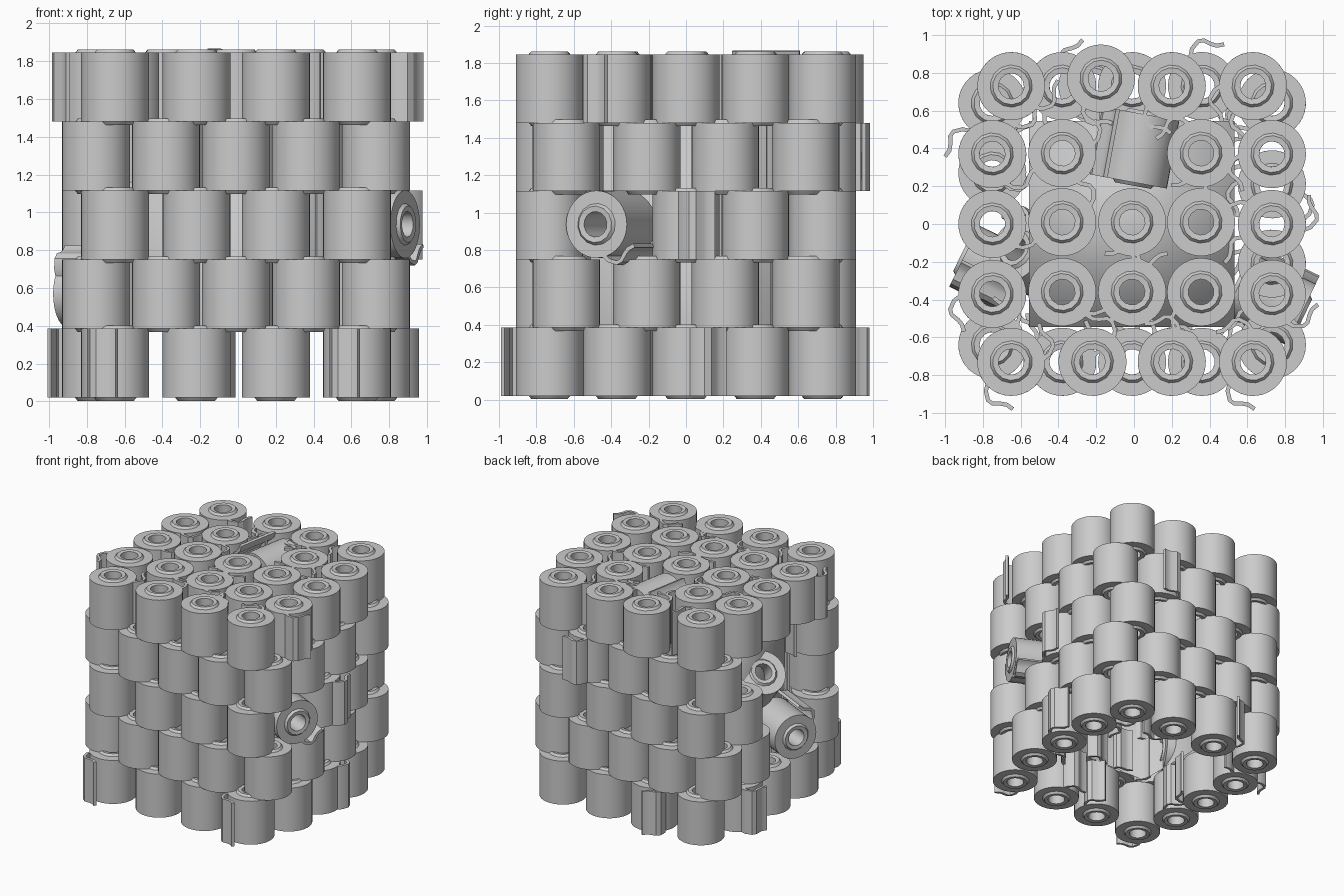
import bpy, bmesh, math, random
from math import sin, cos, radians, pi
from mathutils import Matrix, Vector

if "Cube" in bpy.data.objects:
    bpy.data.objects.remove(bpy.data.objects["Cube"])

random.seed(4)
R, H, STEP = 0.18, 0.1825, 0.365


def lathe(bm, profile, n):
    # closed profile of (radius, z) spun about z
    rings = [[bm.verts.new((r * cos(2 * pi * i / n), r * sin(2 * pi * i / n), z))
              for i in range(n)] for r, z in profile]
    for k in range(len(rings)):
        a, b = rings[k], rings[(k + 1) % len(rings)]
        for i in range(n):
            j = (i + 1) % n
            bm.faces.new((a[i], a[j], b[j], b[i]))


def flap(bm):
    # loose end of the sheet: wavy strip, full height of the roll
    polar = [(0.17, -6), (0.205, 0), (0.238, 10), (0.242, 17), (0.228, 27), (0.228, 35), (0.25, 43)]
    pts = [Vector((r * cos(radians(a)), r * sin(radians(a)), 0)) for r, a in polar]
    rows = []
    for i, p in enumerate(pts):
        t = (pts[min(i + 1, len(pts) - 1)] - pts[max(i - 1, 0)]).normalized()
        n = Vector((t.y, -t.x, 0)) * 0.011
        rows.append([bm.verts.new(p + s * n + Vector((0, 0, z)))
                     for s, z in ((1, -H), (1, H), (-1, H), (-1, -H))])
    for a, b in zip(rows, rows[1:]):
        for k in range(4):
            m = (k + 1) % 4
            bm.faces.new((a[k], b[k], b[m], a[m]))
    bm.faces.new(rows[0])
    bm.faces.new(rows[-1][::-1])


def roll_mesh():
    bm = bmesh.new()
    lathe(bm, [(0.09, -H), (R, -H), (R, H), (0.09, H)], 36)
    lathe(bm, [(0.068, -0.196), (0.098, -0.2), (0.112, -H), (0.112, H), (0.098, 0.2), (0.068, 0.196)], 14)
    flap(bm)
    bmesh.ops.recalc_face_normals(bm, faces=bm.faces)
    me = bpy.data.meshes.new("paper_roll")
    bm.to_mesh(me)
    bm.free()
    return me


ROLL = roll_mesh()


def put(name, matrix):
    ob = bpy.data.objects.new(name, ROLL)
    bpy.context.collection.objects.link(ob)
    ob.matrix_world = matrix
    return ob


def upright(name, x, y, z, start, flip=False):
    m = Matrix.Translation((x, y, z)) @ Matrix.Rotation(radians(start), 4, 'Z')
    if flip:
        m = m @ Matrix.Rotation(pi, 4, 'X')
    put(name, m)


def tipped(name, centre, axis, spin):
    q = Vector(axis).to_track_quat('Z', 'Y').to_matrix().to_4x4()
    return put(name, Matrix.Translation(centre) @ q @ Matrix.Rotation(radians(spin), 4, 'Z'))


# loose ends that point outwards: (layer, x, y) -> (angle, flipped)
OUT = {
    (0, -0.64, -0.73): (229, False), (0, 0.64, -0.73): (229, False),
    (0, -0.74, 0.37): (140, False), (0, -0.21, 0.73): (145, True),
    (0, 0.74, 0): (15, False), (2, 0.74, 0): (-5, False),
    (3, 0.37, 0.73): (105, True), (4, -0.74, -0.37): (190, False),
    (4, 0.74, -0.37): (-56, False),
}
# gaps: window in the left wall and the tipped rolls
GAPS = {(1, -0.74, -0.21), (2, -0.74, 0), (2, -0.74, -0.37),
        (3, -0.74, 0.21), (3, -0.74, -0.21), (2, 0.74, -0.37)}
# rolls pushed out of line
SHIFT = {(4, -0.21, 0.73): (0.045, 0.04), (1, -0.74, 0.21): (0.0, 0.06)}

# walls: five layers, alternately turned like brickwork
ring = [(x, s * 0.73) for s in (-1, 1) for x in (-0.64, -0.21, 0.21, 0.64)]
sides = [(s * 0.74, y) for s in (-1, 1) for y in (-0.37, 0, 0.37)]
turned = [(s * 0.74, y) for s in (-1, 1) for y in (-0.64, -0.21, 0.21, 0.64)]
turned += [(x, s * 0.73) for s in (-1, 1) for x in (-0.37, 0, 0.37)]
for layer in range(5):
    for x, y in (turned if layer % 2 else ring + sides):
        key = (layer, x, y)
        if key in GAPS:
            continue
        inward = math.degrees(math.atan2(-y, -x)) - 22 + random.uniform(-35, 35)
        start, flip = OUT.get(key, (inward, False))
        dx, dy = SHIFT.get(key, (0, 0))
        upright("wall_roll", x - 0.01 + dx, y + dy, 0.2025 + STEP * layer, start, flip)

# inner box, open at the bottom, carrying the roof
bm = bmesh.new()
bmesh.ops.create_cube(bm, size=1, matrix=Matrix.Translation((-0.012, 0, 0.9325))
                      @ Matrix.Diagonal((1.09, 1.09, 1.095, 1)))
bmesh.ops.delete(bm, geom=[f for f in bm.faces if f.calc_center_median().z < 0.5], context='FACES')
for f in bm.faces:
    f.smooth = True
box = bpy.data.meshes.new("inner_box")
bm.to_mesh(box)
bm.free()
bpy.context.collection.objects.link(bpy.data.objects.new("inner_box", box))

# roof: grid of rolls standing on the box, one lying on its side
for x in (-0.37, 0, 0.365):
    for y in (-0.36, 0.01, 0.375):
        if (x, y) != (0, 0.375):
            upright("roof_roll", x - 0.01, y, 0.2025 + STEP * 4, random.uniform(0, 360))
tipped("roof_lying_roll", (0.03, 0.40, 1.665), (0.18, 0.98, 0.0), 10)

# rolls knocked over in the walls
tipped("right_tipped_roll", (0.72, -0.40, 0.9375), (0.9, -0.43, 0), -70)
tipped("left_tipped_roll", (-0.735, -0.25, 0.57), (-0.9, 0.44, 0), 40)
tipped("window_tilted_roll", (-0.51, -0.20, 0.92), (-0.6, 0.35, 0.7), 200)

# smooth sides, crisp rims
first = next(o for o in bpy.data.objects if o.data == ROLL)
bpy.ops.object.select_all(action='DESELECT')
first.select_set(True)
bpy.context.view_layer.objects.active = first
bpy.ops.object.shade_smooth_by_angle(angle=radians(35))
